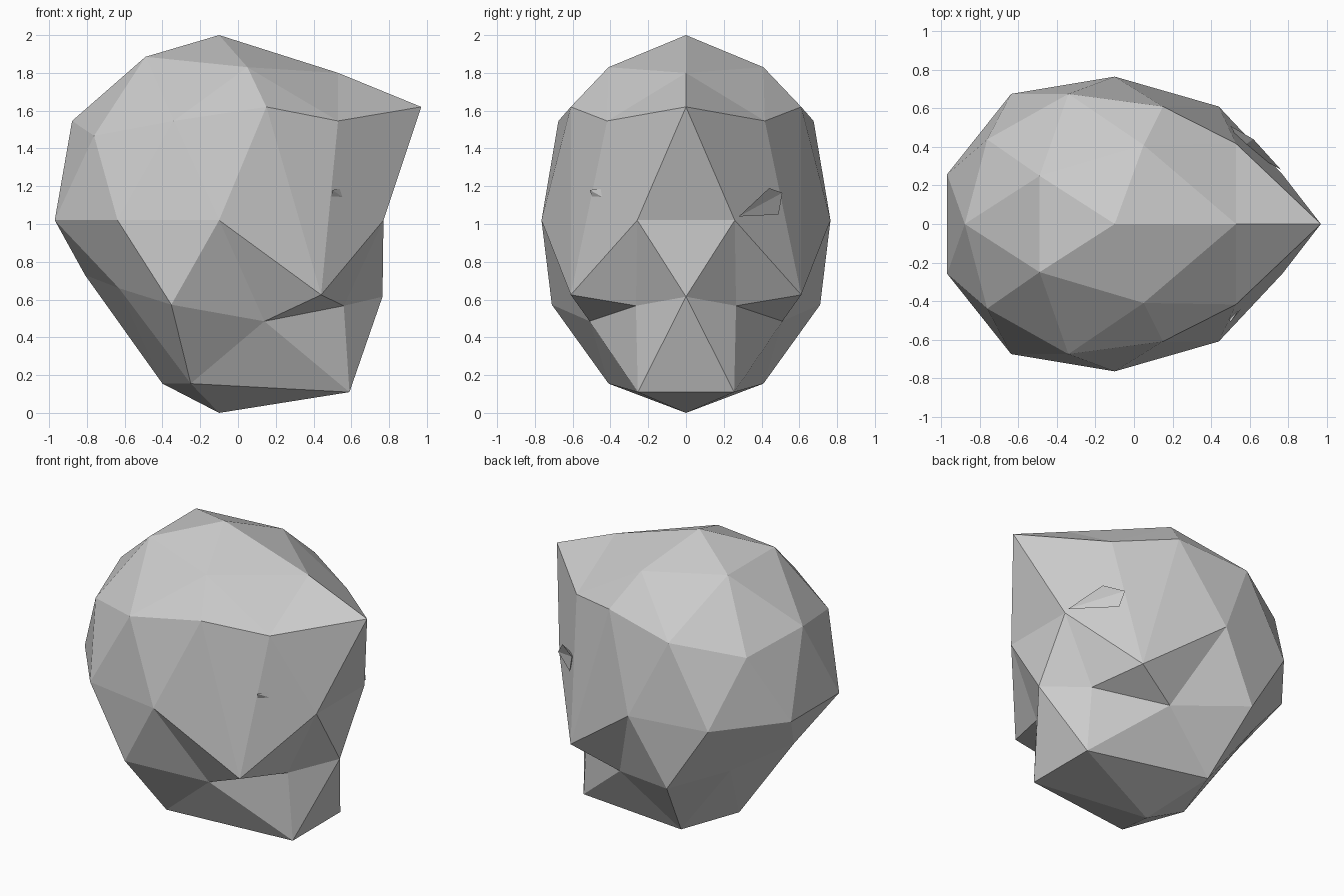
import bpy
import bmesh
from mathutils import Vector

cube = bpy.data.objects.get("Cube")
if cube:
    bpy.data.objects.remove(cube, do_unlink=True)

# Single plain grey
grey = bpy.data.materials.new("plain_grey")
grey.use_nodes = True
colour = (0.6, 0.6, 0.6, 1)
grey.diffuse_color = colour
grey.node_tree.nodes["Principled BSDF"].inputs["Base Color"].default_value = colour


def add_object(name, bm):
    """Turn a bmesh into a flat shaded grey object."""
    bmesh.ops.recalc_face_normals(bm, faces=bm.faces)
    mesh = bpy.data.meshes.new(name)
    bm.to_mesh(mesh)
    bm.free()
    mesh.materials.append(grey)
    obj = bpy.data.objects.new(name, mesh)
    bpy.context.collection.objects.link(obj)
    return obj


# Head: a coarse icosphere, stretched, with its features pulled into place.
# Each feature has a direction on the unit sphere and its sculpted position;
# features off the middle plane are repeated on the other side.
features = {
    "crown": ((0, 0, 1), (-.1, 0, 2)),
    "forehead": ((.53, 0, .85), (.53, 0, 1.8)),
    "upper_temple": ((.16, .5, .85), (.05, .41, 1.83)),
    "back_crown": ((-.43, .31, .85), (-.49, .25, 1.885)),
    "brow_tip": ((.89, 0, .45), (.97, 0, 1.62)),
    "brow_end": ((.28, .85, .45), (.15, .61, 1.62)),
    "side": ((0, 1, 0), (-.1, .765, 1.02)),
    "cheek": ((.59, .81, 0), (.44, .61, .625)),
    "lip": ((.85, 0, -.53), (.765, 0, .615)),
    "mouth_corner": ((.26, .81, -.53), (.14, .51, .485)),
    "mouth": ((.72, .53, -.45), (.56, .265, .567)),
    "chin": ((.43, .31, -.85), (.59, .255, .11)),
    "jaw": ((-.16, .5, -.85), (-.25, .41, .155)),
    "nape": ((-.89, 0, -.45), (-.81, 0, .73)),
    "nape_side": ((-.69, .5, -.53), (-.63, .42, .66)),
    "neck_back": ((-.53, 0, -.85), (-.4, 0, .155)),
    "base": ((0, 0, -1), (-.1, 0, 0)),
}

bm = bmesh.new()
bmesh.ops.create_icosphere(bm, subdivisions=2, radius=1)
unit = {v: v.co.copy() for v in bm.verts}
for v in bm.verts:
    x, y, z = v.co
    v.co = (.915 * x - .1, .835 * y, z + 1.02)
for direction, place in features.values():
    for side in (1, -1):
        flip = Vector((1, side, 1))
        aim = Vector(direction) * flip
        nearest = min(bm.verts, key=lambda v: (unit[v] - aim).length)
        nearest.co = Vector(place) * flip
add_object("head", bm)


# Eyes: small folded slivers, the right one sunk almost wholly into the head
def add_eye(name, corners, root):
    bm = bmesh.new()
    ring = [bm.verts.new(c) for c in corners]
    inner, upper, outer, lower = ring
    back = bm.verts.new(root)
    bm.faces.new((inner, upper, outer))
    bm.faces.new((inner, outer, lower))
    for i, vert in enumerate(ring):
        bm.faces.new((ring[i - 1], vert, back))
    add_object(name, bm)


add_eye("left_eye", [(.765, .28, 1.04), (.62, .44, 1.19),
                     (.5, .51, 1.165), (.53, .49, 1.05)], (.56, .4, 1.12))
add_eye("right_eye", [(.7, -.26, 1.04), (.56, -.42, 1.19),
                      (.5, -.51, 1.18), (.48, -.46, 1.05)], (.52, -.38, 1.12))
